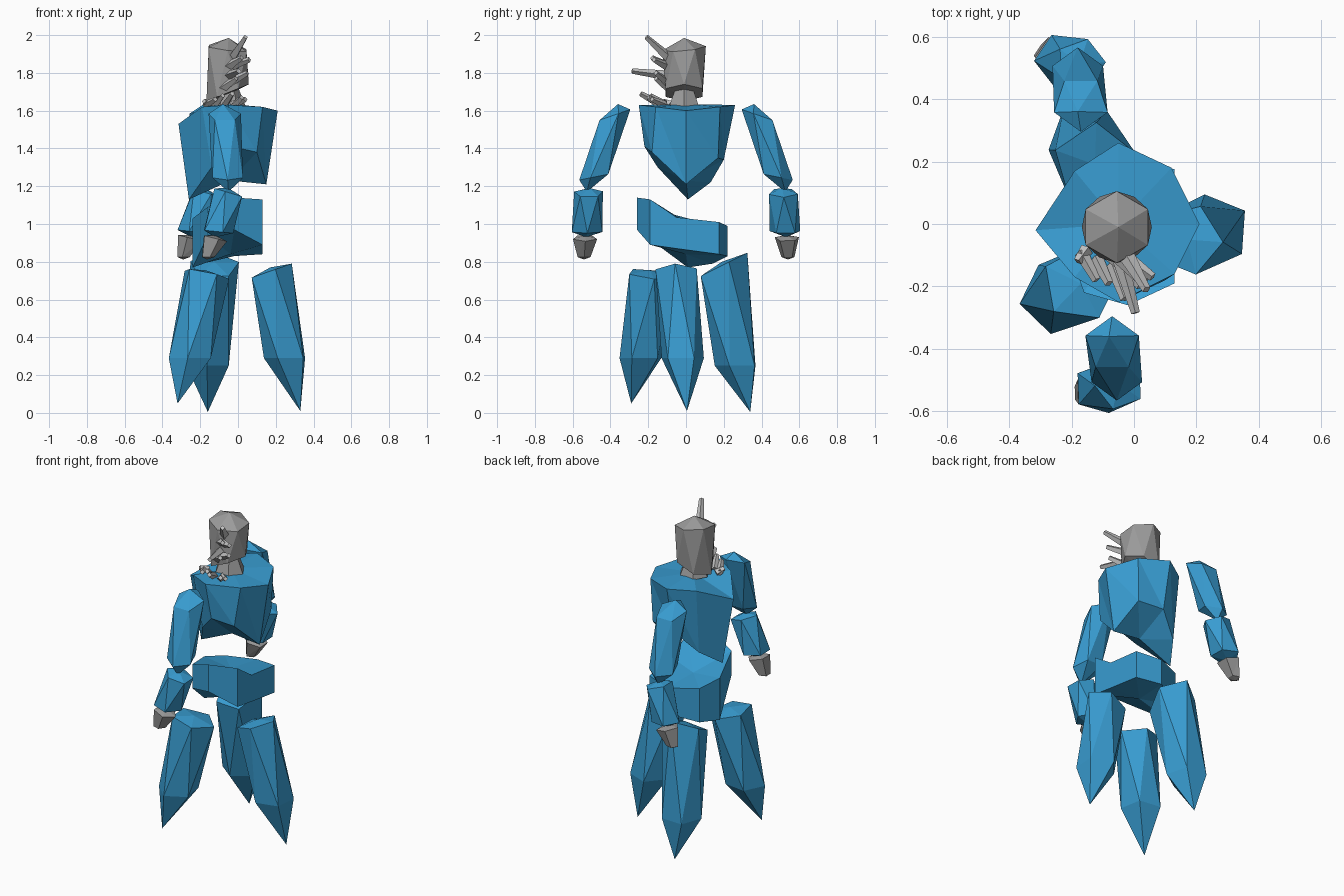
import bpy, bmesh, math
from mathutils import Vector

if "Cube" in bpy.data.objects:
    bpy.data.objects.remove(bpy.data.objects["Cube"])


def material(name, rgb):
    m = bpy.data.materials.new(name)
    m.diffuse_color = (*rgb, 1)
    m.use_nodes = True
    m.node_tree.nodes["Principled BSDF"].inputs["Base Color"].default_value = m.diffuse_color
    return m


BLUE = material("ice_blue", (0.04, 0.335, 0.64))
GREY = material("stone_grey", (0.33, 0.33, 0.33))
PALE = material("pale_grey", (0.56, 0.56, 0.56))


def finish(bm, name, mat):
    bmesh.ops.remove_doubles(bm, verts=bm.verts, dist=0.0005)
    bmesh.ops.recalc_face_normals(bm, faces=bm.faces)
    me = bpy.data.meshes.new(name)
    bm.to_mesh(me)
    bm.free()
    me.materials.append(mat)
    ob = bpy.data.objects.new(name, me)
    bpy.context.collection.objects.link(ob)
    return ob


def bridge(name, mat, rings, start, end):
    """Skin matching loops of points, closing both ends with a fan."""
    bm = bmesh.new()
    loops = [[bm.verts.new(p) for p in r] for r in rings]
    n = len(loops[0])
    for a, b in zip(loops, loops[1:]):
        for i in range(n):
            j = (i + 1) % n
            bm.faces.new((a[i], a[j], b[i]))
            bm.faces.new((a[j], b[j], b[i]))
    for loop, centre in ((loops[0], start), (loops[-1], end)):
        c = bm.verts.new(centre)
        for i in range(n):
            bm.faces.new((loop[i], loop[(i + 1) % n], c))
    return finish(bm, name, mat)


def ring(c, r, phase=0, tilt=(0, 0), n=5):
    """Horizontal polygon, optionally sloped."""
    pts = []
    for i in range(n):
        a = math.radians(phase) + math.tau * i / n
        dx, dy = r * math.cos(a), r * math.sin(a)
        pts.append((c[0] + dx, c[1] + dy, c[2] + dx * tilt[0] + dy * tilt[1]))
    return pts


def spike(name, base, tip, r1, r2):
    a, b = Vector(base), Vector(tip)
    d = b - a
    bm = bmesh.new()
    bmesh.ops.create_cone(bm, cap_ends=True, segments=4, radius1=r1, radius2=r2, depth=d.length)
    bmesh.ops.transform(bm, verts=bm.verts, matrix=d.to_track_quat('Z', 'Y').to_matrix().to_4x4())
    bmesh.ops.translate(bm, verts=bm.verts, vec=(a + b) / 2)
    finish(bm, name, PALE)


# Torso: wide chest drawn down to a point at the -x side
chest_top = [(.21, 0, 1.60), (.12, .18, 1.62), (-.05, .26, 1.63), (-.19, .17, 1.62),
             (-.315, -.02, 1.53), (-.19, -.17, 1.62), (-.05, -.25, 1.63), (.13, -.16, 1.62)]
chest_low = [(.15, 0, 1.21), (.11, .17, 1.35), (-.05, .20, 1.34), (-.18, .13, 1.22),
             (-.26, .01, 1.13), (-.14, -.15, 1.30), (-.03, -.22, 1.41), (.10, -.18, 1.38)]
bridge("torso", BLUE, [chest_top[::-1], chest_low[::-1]], (-.05, 0, 1.635), (-.04, 0, 1.23))

# Pelvis: lopsided band, x, y, top z, bottom z
band = [(.13, -.19, 1.13, .89), (.13, -.05, 1.035, .87), (.13, .175, 1.01, .84),
        (-.02, .22, .99, .83), (-.19, .14, 1.0, .79), (-.24, .01, 1.03, .77),
        (-.16, -.22, 1.09, .94), (-.02, -.26, 1.14, .97)]
bridge("pelvis", BLUE, [[(x, y, t) for x, y, t, b in band], [(x, y, b) for x, y, t, b in band]],
       (-.05, 0, 1.01), (-.04, 0, .84))

# Three crystal legs: top ring, lower ring turned half a step, pointed foot
legs = [("right_leg", (.17, -.05, .75), .115, (.35, 0), (.255, -.02, .29), 32, (.33, .005, .01)),
        ("front_leg", (-.17, -.19, .735), .125, (-.2, -.1), (-.25, -.235, .29), 190, (-.32, -.29, .05)),
        ("back_leg", (-.125, .19, .78), .135, (0, .5), (-.16, .27, .25), 52, (-.16, .34, .005))]
for name, top, r, tilt, low, phase, tip in legs:
    bridge(name, BLUE, [ring(top, r, phase - 36, tilt), ring(low, .118, phase)],
           (top[0], top[1], top[2] + .02), tip)

# Arms: upper arm, forearm and tapered hand on both sides, one swung to -x
for side, s, dx in (("front", -1, 0), ("back", 1, -.125)):
    ph = s * 18
    bridge(side + "_upper_arm", BLUE,
           [ring((-.07 + dx * .8, s * .385, 1.575), .09, ph - 36, (0, -s * .35)),
            ring((-.055 + dx, s * .48, 1.25), .085, ph, (0, -s * .2))],
           (-.08 + dx * .8, s * .36, 1.635), (-.05 + dx, s * .525, 1.17))
    bridge(side + "_forearm", BLUE,
           [ring((-.045 + dx, s * .515, 1.165), .08, ph - 16, (-.3, 0)),
            ring((-.11 + dx, s * .525, .96), .085, ph + 20, (-.1, 0))],
           (-.05 + dx, s * .51, 1.19), (-.12 + dx, s * .53, .93))
    bridge(side + "_hand", GREY,
           [ring((-.125 + dx, s * .535, .925), .067, ph + 20, (-.25, 0)),
            ring((-.16 + dx, s * .54, .825), .036, ph + 20)],
           (-.12 + dx, s * .53, .94), (-.165 + dx, s * .54, .812))

# Neck and head, the jaw sloping down towards -x
bridge("neck", GREY, [ring((-.05, -.01, 1.625), .09, 0, n=6), ring((-.05, -.01, 1.72), .052, 0, n=6)],
       (-.05, -.01, 1.62), (-.05, -.01, 1.73))
bridge("head", GREY, [ring((-.055, -.01, 1.93), .115, 30, (-.12, .1), 6),
                      ring((-.055, -.01, 1.695), .112, 60, (.4, 0), 6)],
       (-.05, -.01, 1.985), (-.06, -.01, 1.68))

# Spikes sprouting from the side of the head
head_spikes = [((-.03, -.09, 1.88), (.04, -.21, 1.99)), ((-.05, -.09, 1.785), (.005, -.285, 1.81)),
               ((-.05, -.09, 1.83), (.06, -.17, 1.87)), ((-.06, -.09, 1.74), (.05, -.16, 1.80)),
               ((-.06, -.09, 1.83), (.02, -.18, 1.88)), ((-.08, -.09, 1.72), (-.01, -.16, 1.77))]
for i, (a, b) in enumerate(head_spikes):
    spike(f"head_spike_{i + 1}", a, b, .027, .014)

# Short spikes on the shoulder below
shoulder_spikes = [((-.17, -.09, 1.63), (-.12, -.18, 1.66)), ((-.12, -.11, 1.63), (-.08, -.19, 1.68)),
                   ((-.07, -.13, 1.63), (-.03, -.24, 1.69)), ((-.03, -.11, 1.63), (.04, -.18, 1.66)),
                   ((-.15, -.08, 1.63), (-.18, -.12, 1.65)), ((-.02, -.14, 1.63), (.02, -.20, 1.67))]
for i, (a, b) in enumerate(shoulder_spikes):
    spike(f"shoulder_spike_{i + 1}", a, b, .022, .014)
